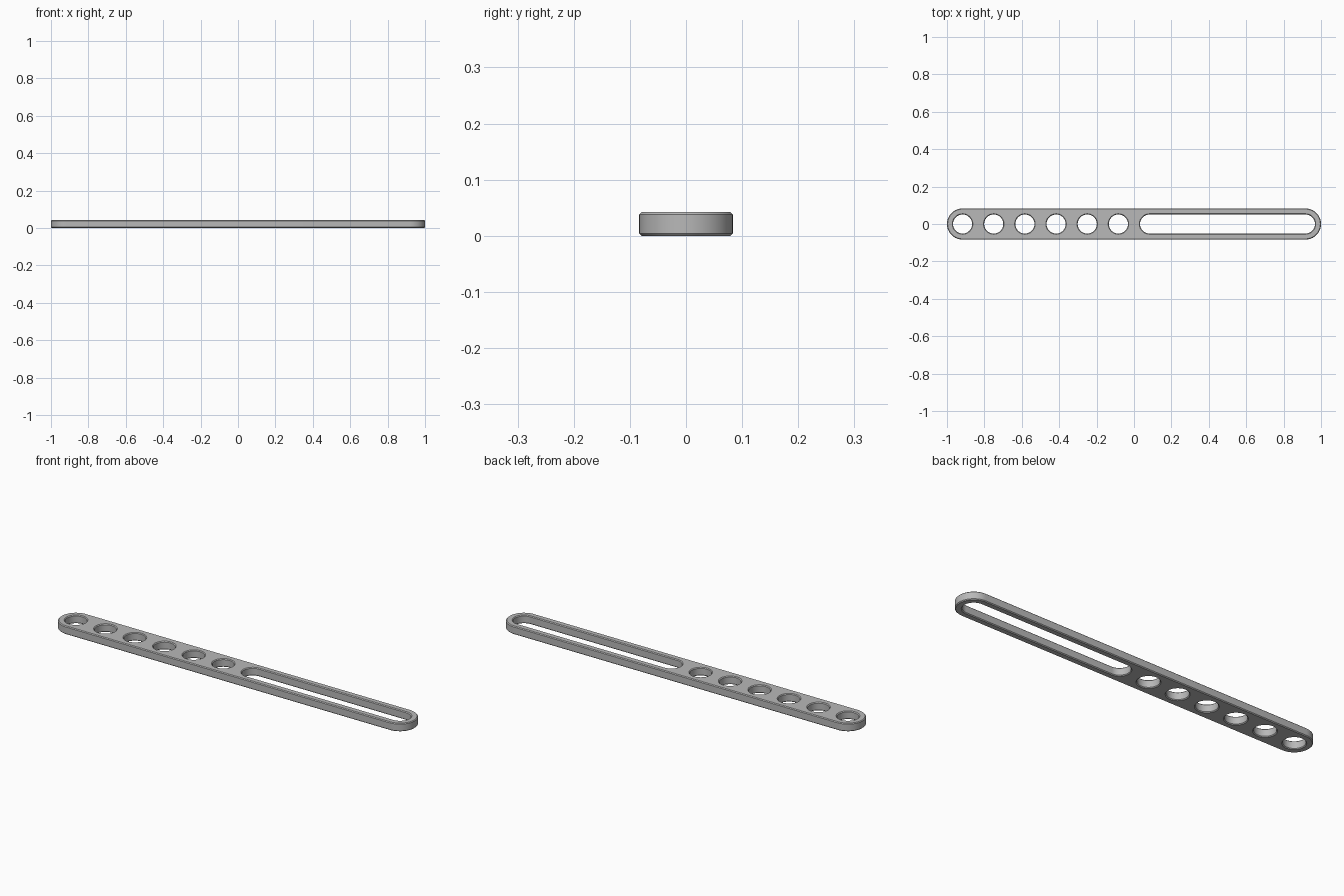
import bpy
import bmesh
from math import cos, sin, pi, radians

cube = bpy.data.objects.get("Cube")
if cube:
    bpy.data.objects.remove(cube, do_unlink=True)

HEIGHT = 0.042
CHAMFER = 0.004
PITCH = 2 / 12
END = 1 - PITCH / 2          # centre of the rounded ends
BAR_RADIUS = PITCH / 2
HOLE_RADIUS = 0.051
ARC_STEPS = 32

grey = bpy.data.materials.new("grey")
grey.use_nodes = True
colour = (0.48, 0.48, 0.48, 1)
grey.diffuse_color = colour
grey.node_tree.nodes["Principled BSDF"].inputs["Base Color"].default_value = colour


def ring(bm, x0, x1, radius, z):
    """Closed loop of edges: a circle, or a capsule when x0 and x1 differ."""
    points = []
    for centre, start in ((x1, -pi / 2), (x0, pi / 2)):
        for i in range(ARC_STEPS + 1):
            if x0 == x1 and i == ARC_STEPS:
                continue
            a = start + pi * i / ARC_STEPS
            points.append((centre + radius * cos(a), radius * sin(a), z))
    verts = [bm.verts.new(p) for p in points]
    return [bm.edges.new((v, verts[i - 1])) for i, v in enumerate(verts)], verts


def wall(bm, x0, x1, radius, edge_offset):
    """Chamfered wall; returns its bottom and top edge loops."""
    levels = ((radius + edge_offset, 0), (radius, CHAMFER),
              (radius, HEIGHT - CHAMFER), (radius + edge_offset, HEIGHT))
    rings = [ring(bm, x0, x1, r, z) for r, z in levels]
    for (_, low), (_, high) in zip(rings, rings[1:]):
        for i in range(len(low)):
            bm.faces.new((low[i - 1], low[i], high[i], high[i - 1]))
    return rings[0][0], rings[-1][0]


bm = bmesh.new()
# Outer edge, long slot and row of round holes
walls = [wall(bm, -END, END, BAR_RADIUS, -CHAMFER),
         wall(bm, PITCH / 2, END, HOLE_RADIUS, CHAMFER)]
for i in range(6):
    x = -END + i * PITCH
    walls.append(wall(bm, x, x, HOLE_RADIUS, CHAMFER))

# Flat bottom and top faces around the openings
for side, direction in ((0, -1), (1, 1)):
    edges = [e for loops in walls for e in loops[side]]
    bmesh.ops.triangle_fill(bm, use_beauty=True, use_dissolve=False,
                            edges=edges, normal=(0, 0, direction))
bmesh.ops.recalc_face_normals(bm, faces=bm.faces)

mesh = bpy.data.meshes.new("slotted_bar")
bm.to_mesh(mesh)
bm.free()
mesh.materials.append(grey)
bar = bpy.data.objects.new("slotted_bar", mesh)
bpy.context.collection.objects.link(bar)

# Smooth round walls, crisp chamfers
bpy.ops.object.select_all(action="DESELECT")
bar.select_set(True)
bpy.context.view_layer.objects.active = bar
bpy.ops.object.shade_smooth_by_angle(angle=radians(30))
